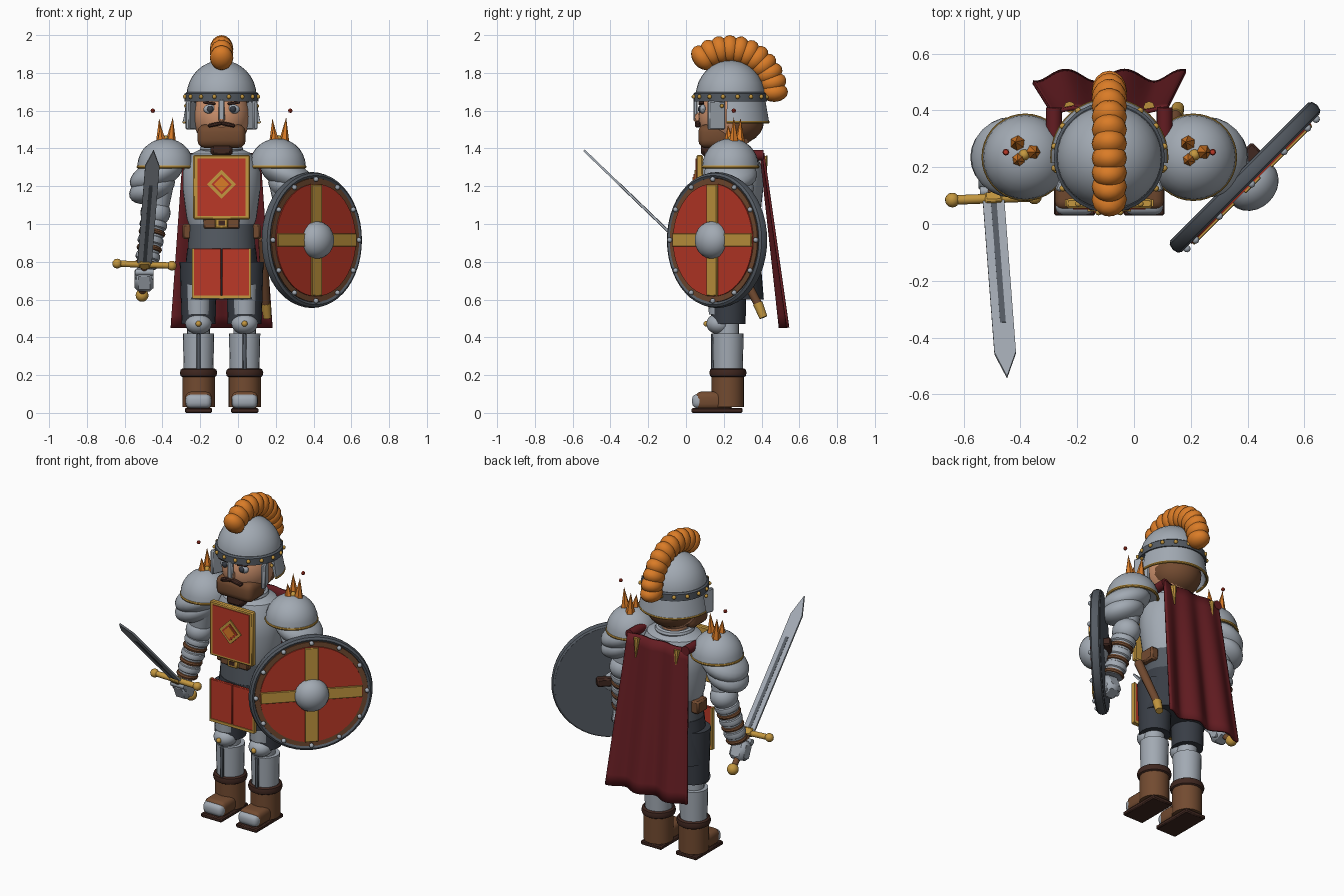
import bpy, bmesh, math
from mathutils import Matrix, Vector, Euler

cube = bpy.data.objects.get("Cube")
if cube:
    bpy.data.objects.remove(cube, do_unlink=True)

SHIFT = Matrix.Translation((-0.087, 0, 0))   # body axis
I = Matrix.Identity(4)

def material(name, *rgb):
    m = bpy.data.materials.new(name)
    m.use_nodes = True
    m.diffuse_color = (*rgb, 1)
    m.node_tree.nodes["Principled BSDF"].inputs["Base Color"].default_value = (*rgb, 1)
    return m

STEEL = material("steel", .36, .40, .45)
DARK = material("dark_steel", .09, .105, .125)
RED = material("red_cloth", .50, .04, .02)
ORANGE = material("orange_plume", .70, .20, .02)
GOLD = material("gold", .55, .31, .05)
BROWN = material("brown_leather", .17, .07, .03)
UMBER = material("dark_leather", .05, .02, .014)
SKIN = material("skin", .60, .28, .15)
MAROON = material("cape_red", .13, .012, .016)
NAVY = material("dark_cloth", .04, .047, .06)

def make(name, bm, mat, matrix=I):
    bm.transform(SHIFT @ matrix)
    bmesh.ops.recalc_face_normals(bm, faces=bm.faces)
    for f in bm.faces:
        f.smooth = True
    for e in bm.edges:
        e.smooth = e.calc_face_angle(0) < 0.65
    me = bpy.data.meshes.new(name)
    bm.to_mesh(me)
    bm.free()
    me.materials.append(mat)
    ob = bpy.data.objects.new(name, me)
    bpy.context.collection.objects.link(ob)
    return ob

def place(loc, rot=(0, 0, 0), scale=(1, 1, 1)):
    return Matrix.LocRotScale(Vector(loc), Euler(rot), Vector(scale))

def ball(name, mat, loc, size, rot=(0, 0, 0), half=False, base=I, seg=24):
    bm = bmesh.new()
    bmesh.ops.create_uvsphere(bm, u_segments=seg, v_segments=seg // 2, radius=1)
    if half:
        bmesh.ops.bisect_plane(bm, geom=bm.verts[:] + bm.edges[:] + bm.faces[:], dist=1e-4,
                               plane_co=(0, 0, 0), plane_no=(0, 0, 1), clear_inner=True)
        bmesh.ops.holes_fill(bm, edges=bm.edges)
    size = (size,) * 3 if isinstance(size, (int, float)) else size
    return make(name, bm, mat, base @ place(loc, rot, size))

def box(name, mat, loc, size, rot=(0, 0, 0), bevel=.006, base=I):
    bm = bmesh.new()
    bmesh.ops.create_cube(bm, size=1)
    bmesh.ops.scale(bm, vec=size, verts=bm.verts)
    if bevel:
        bmesh.ops.bevel(bm, geom=bm.edges[:], offset=bevel, segments=3 if bevel > .02 else 1,
                        profile=.5, affect='EDGES')
    return make(name, bm, mat, base @ place(loc, rot))

def rod(name, mat, a, b, r1, r2=None, n=20, base=I):
    a, b = Vector(a), Vector(b)
    bm = bmesh.new()
    bmesh.ops.create_cone(bm, cap_ends=True, segments=n, radius1=r1,
                          radius2=r1 if r2 is None else r2, depth=(b - a).length)
    rot = (b - a).to_track_quat('Z', 'Y').to_matrix().to_4x4()
    return make(name, bm, mat, base @ Matrix.Translation((a + b) / 2) @ rot)

def lathe(name, mat, profile, matrix=I, start=0, sweep=math.tau, closed=False, steps=36):
    bm = bmesh.new()
    vs = [bm.verts.new((r, 0, z)) for r, z in profile]
    for a, b in zip(vs, vs[1:] + (vs[:1] if closed else [])):
        bm.edges.new((a, b))
    bmesh.ops.rotate(bm, verts=vs, cent=(0, 0, 0), matrix=Matrix.Rotation(start, 3, 'Z'))
    bmesh.ops.spin(bm, geom=bm.verts[:] + bm.edges[:], cent=(0, 0, 0), axis=(0, 0, 1),
                   angle=sweep, steps=steps)
    bmesh.ops.remove_doubles(bm, verts=bm.verts, dist=1e-5)
    bmesh.ops.holes_fill(bm, edges=[e for e in bm.edges if e.is_boundary])
    return make(name, bm, mat, matrix)

def ring(name, mat, radius, thick, height, matrix=I, **kw):
    pts = [(radius + thick * math.cos(t * math.pi / 4), height * math.sin(t * math.pi / 4))
           for t in range(8)]
    return lathe(name, mat, pts, matrix, closed=True, **kw)

def plate(name, mat, outline, thick, matrix):
    bm = bmesh.new()
    f = bm.faces.new([bm.verts.new((x, y, -thick / 2)) for x, y in outline])
    ext = bmesh.ops.extrude_face_region(bm, geom=[f])["geom"]
    bmesh.ops.translate(bm, vec=(0, 0, thick), verts=[v for v in ext if isinstance(v, bmesh.types.BMVert)])
    return make(name, bm, mat, matrix)

def axes(origin, y, z):
    y, z = Vector(y).normalized(), Vector(z).normalized()
    return Matrix.Translation(origin) @ Matrix((y.cross(z), y, z)).transposed().to_4x4()

# Torso, belt and skirt
oval = place((0, .24, 0), scale=(1, .82, 1))
lathe("breastplate", STEEL, [(0, .97), (.165, .97), (.185, 1.03), (.205, 1.18), (.205, 1.28),
                             (.165, 1.37), (.09, 1.405), (0, 1.405)], oval)
ring("gorget", STEEL, .095, .02, .02, place((0, .235, 1.395)))
lathe("mail_waist", DARK, [(0, 1.02), (.174, 1.02), (.18, .84), (0, .84)], oval)
lathe("hip_skirt", NAVY, [(0, .87), (.182, .87), (.21, .6), (0, .6)], oval)
box("belt", BROWN, (0, .1, 1.003), (.19, .036, .055))
box("buckle", GOLD, (0, .08, 1.005), (.07, .03, .055))
box("buckle_hole", UMBER, (0, .068, 1.005), (.035, .012, .025), bevel=0)
box("chest_frame", GOLD, (0, .072, 1.195), (.3, .034, .34))
box("chest_panel", RED, (0, .058, 1.195), (.255, .014, .305), bevel=0)
for name, mat, size, y in (("gold", GOLD, .108, .05), ("red", RED, .076, .045), ("orange", ORANGE, .056, .04)):
    box(f"diamond_{name}", mat, (0, y, 1.21), (size, .012, size), (0, math.pi / 4, 0), 0)

# Head and helmet
HY = .235
ball("head", SKIN, (0, HY, 1.57), (.152, .17, .17))
ball("hair", BROWN, (0, HY + .03, 1.545), (.148, .148, .125))
rod("neck", SKIN, (0, HY, 1.36), (0, HY, 1.5), .075)
box("beard", BROWN, (0, .15, 1.465), (.255, .17, .125), bevel=.04)
box("beard_tip", UMBER, (0, .13, 1.395), (.115, .1, .07), bevel=.015)
box("nose", SKIN, (0, .06, 1.565), (.035, .04, .05), bevel=.01)
helm = place((0, HY, 0))
ball("helmet_dome", STEEL, (0, HY, 1.675), (.186, .184, .192), half=True, seg=32)
lathe("helmet_band", DARK, [(.17, 1.648), (.195, 1.648), (.195, 1.69), (.185, 1.698), (.17, 1.698)],
      helm, closed=True)
lathe("neck_guard", STEEL, [(.16, 1.655), (.185, 1.655), (.205, 1.54), (.19, 1.54)], helm,
      start=-.1, sweep=math.pi + .2, closed=True)
ring("neck_guard_trim", GOLD, .2, .008, .008, place((0, HY, 1.54)), start=-.1, sweep=math.pi + .2)
box("nose_guard", STEEL, (0, .05, 1.605), (.032, .022, .11))
for i in range(16):
    t = math.tau * (i + .5) / 16
    ball("band_rivet", GOLD, (.197 * math.cos(t), HY + .197 * math.sin(t), 1.674), .012, seg=10)
for s in (-1, 1):
    box("cheek_guard", STEEL, (s * .162, .16, 1.575), (.025, .095, .15), (0, 0, s * .4))
    ball("cheek_rivet", GOLD, (s * .188, .19, 1.625), .011, seg=10)
    ball("eye_white", STEEL, (s * .062, .09, 1.608), (.034, .018, .025), seg=16)
    ball("iris", NAVY, (s * .06, .075, 1.608), (.017, .012, .018), seg=12)
    box("eyebrow", UMBER, (s * .065, .08, 1.64), (.065, .03, .014), (0, -s * .15, 0), .003)
    box("moustache", UMBER, (s * .035, .062, 1.527), (.075, .03, .02), (0, s * .2, 0), .006)
# Plume lumps follow an arc from brow to nape
for i in range(11):
    t = math.radians(127 - 12.5 * i)
    ball("plume_lump", ORANGE, (0, .23 + .238 * math.cos(t), 1.69 + .238 * math.sin(t)),
         (.062, .052, .072), (t - math.pi / 2, 0, 0), seg=16)

# Legs, shoulders and arms, both sides
for s in (-1, 1):
    x = s * .122
    rod("thigh", NAVY, (x, .225, .47), (x, .225, .8), .09, .1)
    rod("thigh_plate", STEEL, (x, .185, .52), (x, .185, .68), .064, .07)
    ball("knee_guard", STEEL, (x, .175, .472), (.07, .068, .056))
    ball("knee_rivet", GOLD, (x, .108, .472), .016, seg=12)
    rod("shin_core", STEEL, (x, .22, .4), (x, .22, .48), .06)
    rod("shin", STEEL, (x, .222, .2), (x, .222, .42), .078, .083)
    box("shin_ridge", DARK, (x, .142, .32), (.022, .02, .2), bevel=.004)
    rod("boot_shaft", BROWN, (x, .222, .03), (x, .222, .21), .086)
    ring("boot_cuff", UMBER, .083, .016, .024, place((x, .222, .212)))
    box("boot_foot", BROWN, (x, .15, .065), (.14, .2, .095), bevel=.03)
    box("toe_cap", STEEL, (x, .078, .062), (.136, .092, .075), bevel=.028)
    box("sole", UMBER, (x, .165, .013), (.145, .27, .026))
    # Tabard flaps with trim, and hip pouches
    box("tabard_flap", RED, (s * .077, .075, .74), (.15, .018, .26), bevel=.003)
    box("flap_hem", GOLD, (s * .077, .074, .613), (.154, .026, .016), bevel=0)
    box("flap_side", GOLD, (s * .151, .074, .74), (.01, .026, .26), bevel=0)
    box("belt_pouch", BROWN, (s * .18, .25, .96), (.056, .1, .08), bevel=.01)
    # Layered shoulder armour
    px = s * .296
    ball("shoulder_dome", STEEL, (px, .235, 1.305), (.15, .15, .148), half=True, seg=28)
    ring("shoulder_trim", GOLD, .146, .008, .009, place((px, .235, 1.303)))
    ball("shoulder_layer", STEEL, (s * .345, .235, 1.262), (.15, .142, .078), (0, s * .4, 0))
    ball("shoulder_layer_low", STEEL, (s * .368, .235, 1.19), (.128, .125, .075), (0, s * .4, 0))
    # The spike cluster repeats unmirrored
    for dx, dy, h in ((-.022, .283, .135), (.03, .253, .14), (-.017, .228, .1)):
        rod("shoulder_spike", ORANGE, (s * .3 + dx, dy, 1.425),
            (s * .3 + dx * 1.4, dy + (dy - .255) * .2, 1.425 + h), .03, 0, 6)
    ball("spike_stud", GOLD, (s * .3, .243, 1.45), .02, seg=12)
    ball("ember", RED, (s * .364, .253, 1.6), .012, seg=8)
    # Arm
    elbow, wrist = Vector((s * .35, .245, 1.06)), Vector((s * .4, .185, .77))
    rod("upper_arm", STEEL, (s * .32, .235, 1.25), elbow, .075, .065)
    ball("elbow_guard", STEEL, elbow, (.08, .085, .075))
    rod("forearm", STEEL, elbow, wrist, .066, .054)
    turn = (wrist - elbow).to_track_quat('Z', 'Y').to_matrix().to_4x4()
    for i in range(6):
        p = elbow.lerp(wrist, .22 + i * .145)
        ring("forearm_strap" if i % 2 else "forearm_band", BROWN if i % 2 else STEEL,
             .062 - i * .002, .012, .014 if i % 2 else .022, Matrix.Translation(p) @ turn, steps=20)
    box("gauntlet", STEEL, (s * .41, .168, .708), (.1, .1, .115), (.4, 0, 0), .02)
    for i in range(4):
        rod("finger", STEEL, (s * .36, .115 + i * .022, .745 - i * .023),
            (s * .455, .115 + i * .022, .745 - i * .023), .018, n=10)

# Sword
hilt, tip = Vector((-.408, .09, .785)), Vector((-.36, -.54, 1.39))
aim = tip - hilt
L = aim.length
side = Vector((1, 0, 0)) - aim * (aim.x / aim.dot(aim))
sword = axes(hilt, aim, side.cross(aim))
plate("blade", STEEL, [(-.038, 0), (.038, 0), (.038, L - .12), (0, L), (-.038, L - .12)], .012, sword)
plate("fuller", DARK, [(-.01, .03), (.01, .03), (.01, L * .7), (-.01, L * .7)], .015, sword)
rod("grip", BROWN, (0, -.22, 0), (0, 0, 0), .018, base=sword)
ball("pommel", GOLD, (0, -.235, 0), .034, base=sword)
rod("crossguard", GOLD, (-.15, 0, 0), (.15, 0, 0), .017, base=sword)
box("guard_block", GOLD, (0, .005, 0), (.06, .045, .04), base=sword)
for s in (-1, 1):
    ball("guard_end", GOLD, (s * .145, 0, 0), .026, base=sword, seg=14)

# Round shield, facing outward at 45 degrees
shield = axes((.482, .16, .915), (0, 0, 1), (1, -1, 0))
rod("shield_back", DARK, (0, 0, -.035), (0, 0, .005), .345, n=48, base=shield)
ring("shield_rim", DARK, .342, .018, .029, shield @ Matrix.Translation((0, 0, -.006)), steps=48)
rod("shield_border", BROWN, (0, 0, .004), (0, 0, .02), .328, n=48, base=shield)
rod("shield_face", RED, (0, 0, .01), (0, 0, .027), .298, n=48, base=shield)
box("cross_upright", GOLD, (0, 0, .027), (.077, .59, .018), bevel=.003, base=shield)
box("cross_bar", GOLD, (0, 0, .027), (.59, .07, .018), bevel=.003, base=shield)
ball("shield_boss", STEEL, (0, 0, .03), (.1, .1, .085), base=shield)
for i in range(12):
    t = math.tau * i / 12
    ball("shield_rivet", STEEL, (.322 * math.cos(t), .322 * math.sin(t), .026), .014, base=shield, seg=10)
box("shield_strap", UMBER, (.035, .01, -.05), (.14, .05, .055), bevel=.008, base=shield)

# Cape with deepening folds
bm = bmesh.new()
bmesh.ops.create_grid(bm, x_segments=40, y_segments=14, size=1)
for v in bm.verts:
    u, d = v.co.x, (1 - v.co.y) / 2
    fold = math.cos((u - .2) * math.pi * 2.6)
    v.co = (u * (.205 + .065 * d), .395 + .117 * d + (.006 + .015 * d) * fold, 1.375 - .925 * d)
cape = make("cape", bm, MAROON)
cape.modifiers.new("thickness", 'SOLIDIFY').thickness = .014
for s in (-1, 1):
    rod("cape_strap", MAROON, (s * .195, .26, 1.36), (s * .195, .41, 1.365), .028)
    rod("cape_tassel", GOLD, (s * .14, .412, 1.36), (s * .14, .425, 1.24), .02, .003, 8)

# Scabbard at the left hip
rod("scabbard", BROWN, (.22, .2, .92), (.235, .39, .56), .026, .022, 12)
rod("scabbard_tip", GOLD, (.234, .38, .58), (.242, .41, .505), .027, .022, 12)
